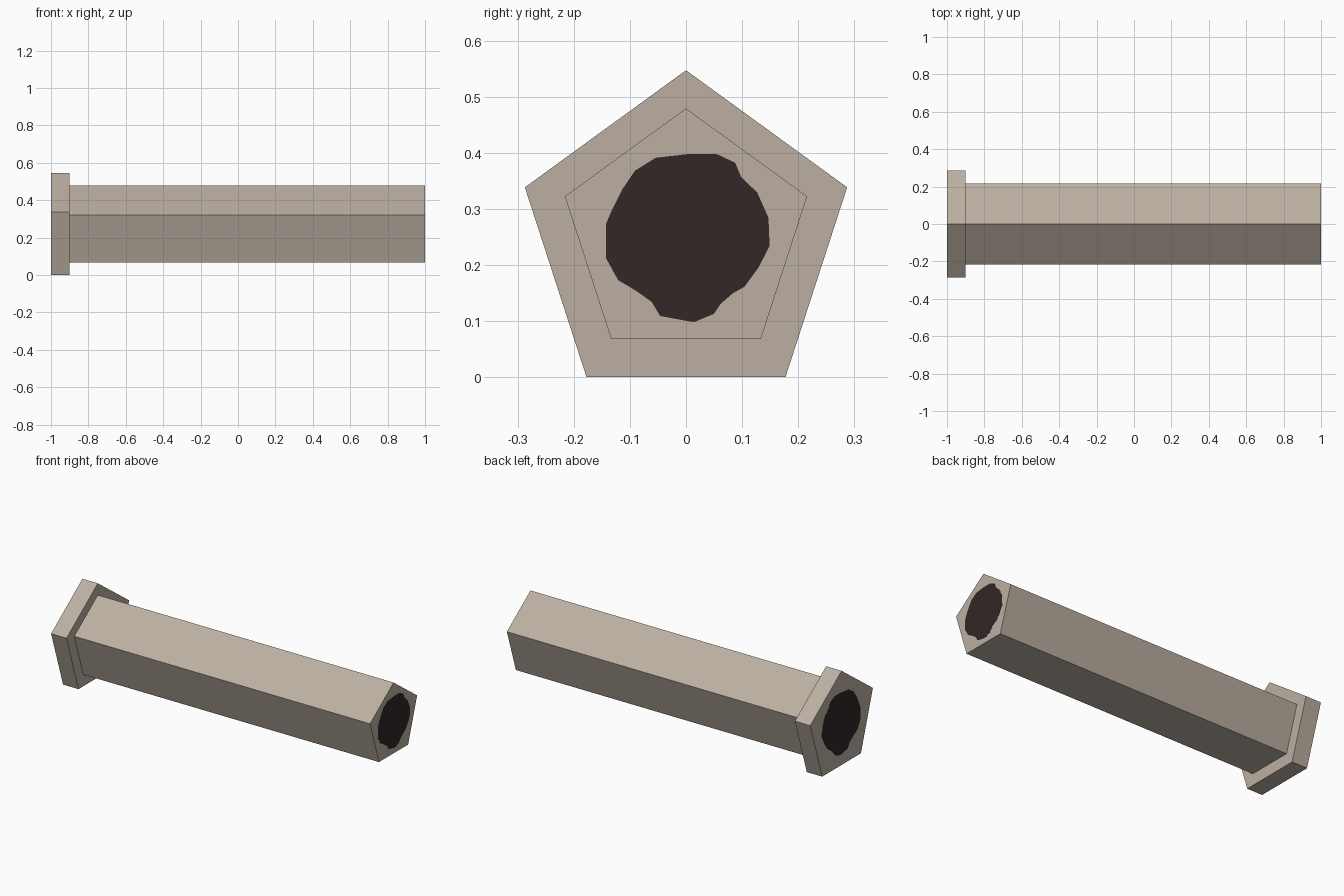
import bpy, bmesh, math

if "Cube" in bpy.data.objects:
    bpy.data.objects.remove(bpy.data.objects["Cube"])


def material(name, rgb):
    m = bpy.data.materials.new(name)
    m.diffuse_color = (*rgb, 1)
    m.use_nodes = True
    m.node_tree.nodes["Principled BSDF"].inputs["Base Color"].default_value = m.diffuse_color
    return m


stone = material("warm grey", (0.50, 0.43, 0.36))
dark = material("dark brown", (0.032, 0.020, 0.020))


def prism(name, profile, x0, x1, mat):
    """Extrude a (y, z) outline along x from x0 to x1."""
    bm = bmesh.new()
    face = bm.faces.new([bm.verts.new((x0, y, z)) for y, z in profile])
    ext = bmesh.ops.extrude_face_region(bm, geom=[face], use_keep_orig=True)
    for v in ext["geom"]:
        if isinstance(v, bmesh.types.BMVert):
            v.co.x = x1
    bmesh.ops.recalc_face_normals(bm, faces=bm.faces)
    mesh = bpy.data.meshes.new(name)
    bm.to_mesh(mesh)
    bm.free()
    mesh.materials.append(mat)
    obj = bpy.data.objects.new(name, mesh)
    bpy.context.collection.objects.link(obj)
    return obj


def pentagon(r, cz):
    return [(r * math.sin(a), cz + r * math.cos(a))
            for a in (math.tau * i / 5 for i in range(5))]


# Five-sided shaft and its end flange
SKIN = 0.001
prism("shaft", pentagon(0.227, 0.252), -0.9, 1 - SKIN, stone)
prism("flange", pentagon(0.302, 0.245), -1 + SKIN, -0.9, stone)

# Ragged dark opening painted on both ends, outline about its centre
blob = [(-.054, .139), (.007, .146), (.054, .146), (.088, .130), (.098, .105),
        (.127, .077), (.147, .032), (.149, -.018), (.129, -.057),
        (.104, -.091), (.084, -.102), (.061, -.122), (.050, -.139),
        (.014, -.154), (-.046, -.143), (-.061, -.118), (-.089, -.098),
        (-.121, -.079), (-.143, -.039), (-.143, .020), (-.132, .046),
        (-.114, .082), (-.091, .116)]


def scaled(s, cz):
    return [(y * s, cz + z * s) for y, z in blob]


prism("shaft_opening", scaled(1, 0.252), 1 - SKIN, 1, dark)
prism("flange_opening", scaled(1.2, 0.247), -1, -1 + SKIN, dark)
